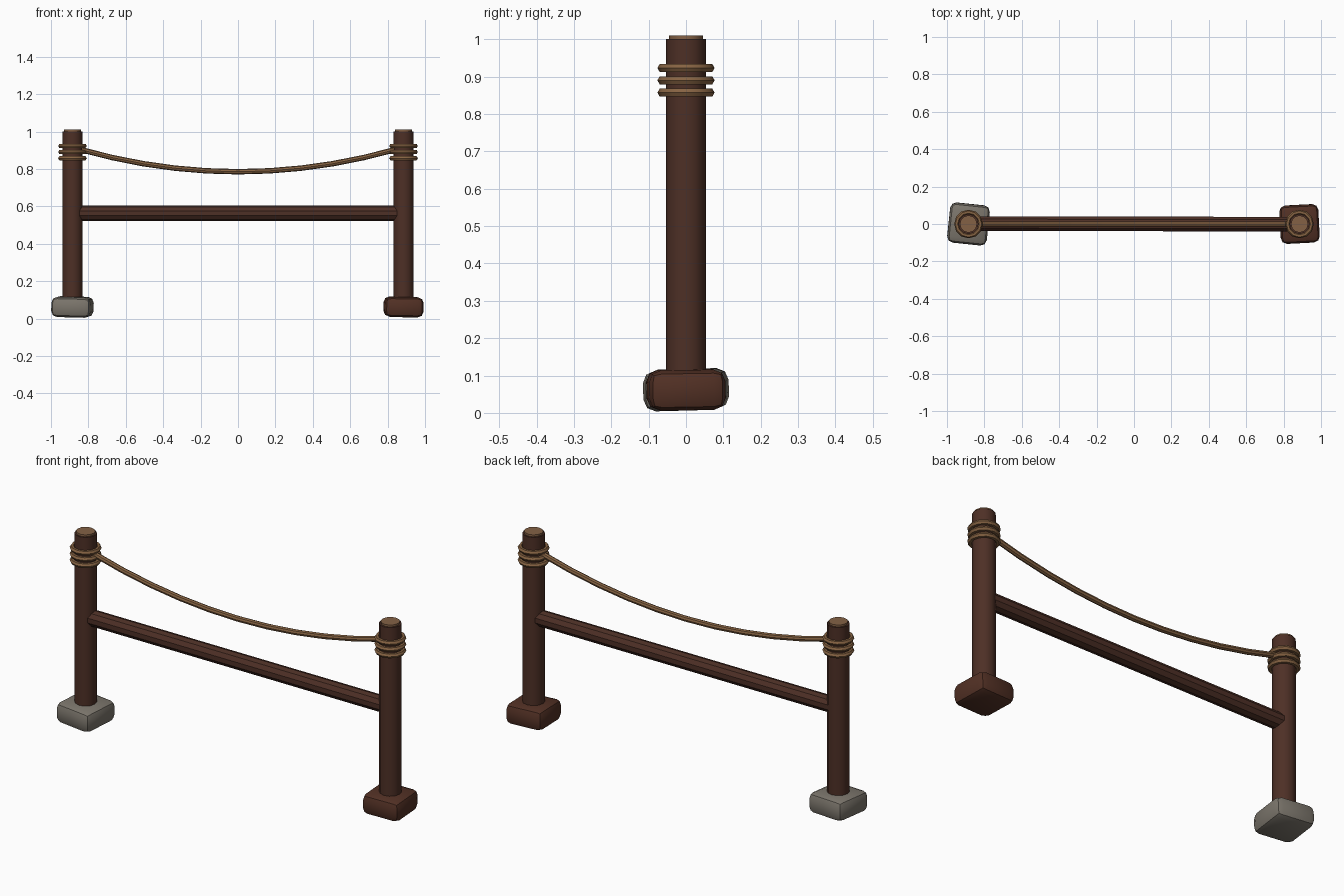
import bpy
import math
from mathutils import Vector

if "Cube" in bpy.data.objects:
    bpy.data.objects.remove(bpy.data.objects["Cube"], do_unlink=True)


def material(name, color):
    mat = bpy.data.materials.new(name)
    mat.use_nodes = True
    mat.diffuse_color = (*color, 1)
    mat.node_tree.nodes["Principled BSDF"].inputs["Base Color"].default_value = (*color, 1)
    return mat


wood = material("dark wood", (0.075, 0.029, 0.019))
red_wood = material("reddish wood", (0.085, 0.030, 0.018))
rope = material("rope tan", (0.24, 0.125, 0.055))
cut_wood = material("cut wood", (0.23, 0.12, 0.06))
stone = material("grey stone", (0.20, 0.18, 0.15))


def finish(name, mat):
    ob = bpy.context.object
    ob.name = name
    ob.data.materials.append(mat)
    bpy.ops.object.shade_smooth_by_angle(angle=math.radians(35))
    return ob


def rod(name, start, end, radius, sides, mat):
    start, end = Vector(start), Vector(end)
    axis = end - start
    bpy.ops.mesh.primitive_cylinder_add(
        vertices=sides, radius=radius, depth=axis.length, location=(start + end) / 2,
        rotation=axis.to_track_quat("Z", "Y").to_euler())
    return finish(name, mat)


def foot(name, x, size, turn, tilt, mat):
    bpy.ops.mesh.primitive_cube_add(
        size=1, location=(x, 0, 0.062),
        rotation=(math.radians(tilt), math.radians(tilt), math.radians(turn)))
    ob = bpy.context.object
    ob.scale = size
    bpy.ops.object.transform_apply(location=False, rotation=False, scale=True)
    bevel = ob.modifiers.new("Rounded edges", "BEVEL")
    bevel.width = 0.032
    bevel.segments = 2
    bpy.ops.object.modifier_apply(modifier=bevel.name)
    finish(name, mat)


POST_X = 0.885

# Posts, end-grain caps and rope wraps
for side, x in (("right", -POST_X), ("left", POST_X)):
    rod(side + "_post", (x, 0, 0.06), (x, 0, 1.0), 0.054, 12, wood)
    rod(side + "_post_cap", (x, 0, 0.99), (x, 0, 1.01), 0.046, 12, cut_wood)
    for i in range(3):
        bpy.ops.mesh.primitive_torus_add(
            major_radius=0.064, minor_radius=0.0125, major_segments=12,
            minor_segments=6, location=(x, 0, 0.857 + i * 0.033))
        finish(f"{side}_rope_wrap_{i + 1}", rope)

# Feet, slightly turned
foot("right_foot", -POST_X, (0.212, 0.215, 0.108), -6, 1.5, stone)
foot("left_foot", POST_X, (0.208, 0.205, 0.108), 3, 1, red_wood)

# Cross rail
rod("cross_rail", (-0.87, 0.002, 0.563), (0.87, -0.001, 0.563), 0.041, 10, wood)

# Sagging rope in short straight lengths
STEPS = 10
points = []
for i in range(STEPS + 1):
    t = 2 * i / STEPS - 1
    points.append(Vector((t * 0.84, 0, 0.785 + 0.118 * t * t)))
for i, (a, b) in enumerate(zip(points, points[1:])):
    lap = (b - a).normalized() * 0.004
    rod(f"rope_length_{i + 1}", a - lap, b + lap, 0.0145, 8, rope)
